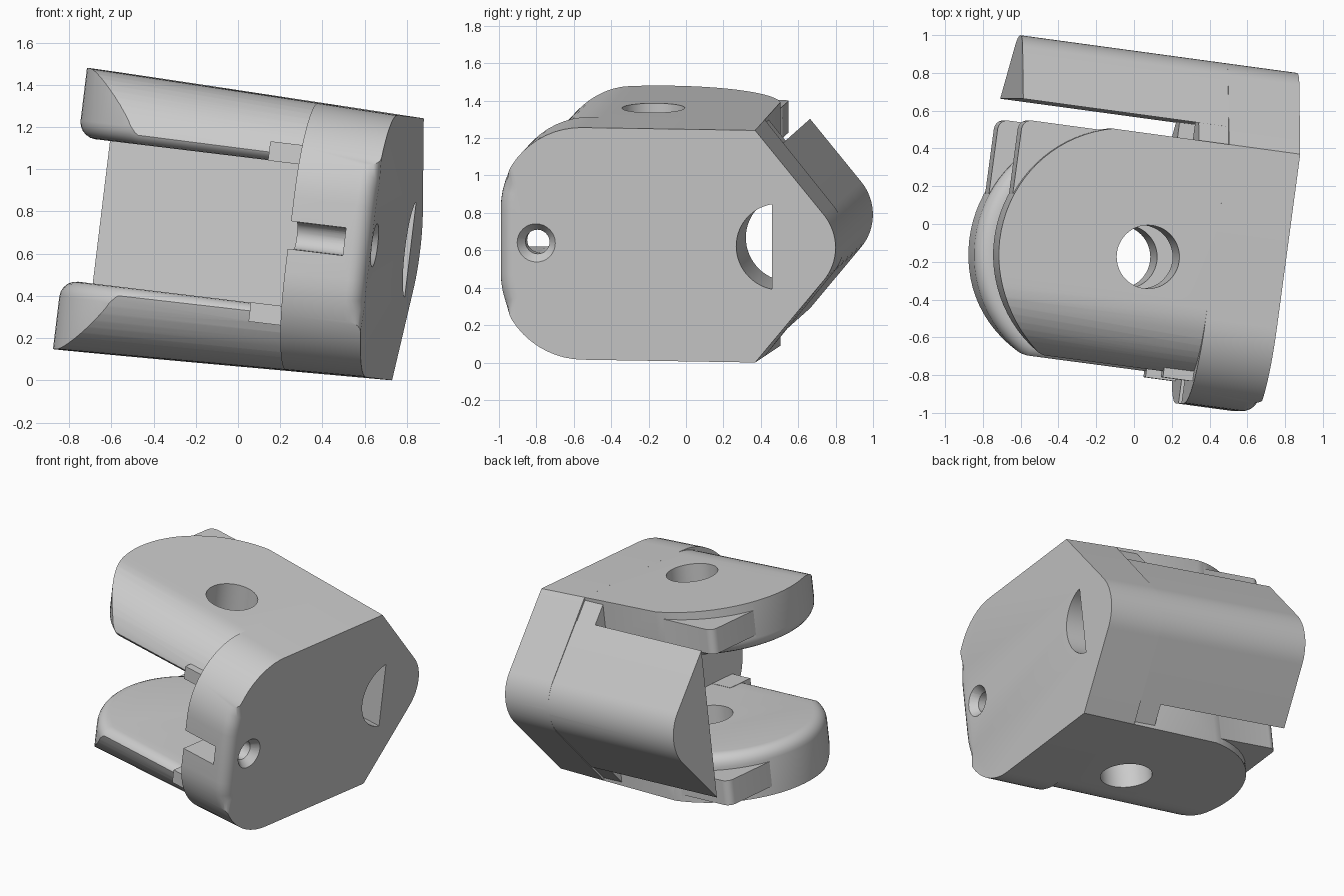
import bpy, bmesh
from math import sin, cos, pi, radians, sqrt, atan2
from mathutils import Matrix, Vector

if "Cube" in bpy.data.objects:
    bpy.data.objects.remove(bpy.data.objects["Cube"])


def arc(cx, cy, r, a0, a1, n=14):
    return [(cx + r * cos(a0 + (a1 - a0) * i / n), cy + r * sin(a0 + (a1 - a0) * i / n))
            for i in range(n + 1)]


def prism(name, pts, axis, a, b, scale_a=1.0, bevel=None, radius=0.08):
    """Extrude a 2D outline: axis 'x' uses (y, z) points, axis 'z' uses (x, y)."""
    bm = bmesh.new()
    if axis == 'x':
        rings = [[(a, p, q * scale_a) for p, q in pts], [(b, p, q) for p, q in pts]]
    else:
        rings = [[(p, q, a) for p, q in pts], [(p, q, b) for p, q in pts]]
    lo, hi = [[bm.verts.new(v) for v in ring] for ring in rings]
    bm.faces.new(lo)
    bm.faces.new(hi)
    for i in range(len(pts)):
        j = (i + 1) % len(pts)
        bm.faces.new((lo[i], lo[j], hi[j], hi[i]))
    bmesh.ops.recalc_face_normals(bm, faces=bm.faces)
    if bevel:
        edges = [e for e in bm.edges if all(bevel(v.co) for v in e.verts)]
        bmesh.ops.bevel(bm, geom=edges, offset=radius, segments=5, profile=0.5, affect='EDGES')
        bmesh.ops.recalc_face_normals(bm, faces=bm.faces)
    me = bpy.data.meshes.new(name)
    bm.to_mesh(me)
    bm.free()
    ob = bpy.data.objects.new(name, me)
    bpy.context.collection.objects.link(ob)
    return ob


def box(name, x0, x1, y0, y1, z0, z1):
    return prism(name, [(x0, y0), (x1, y0), (x1, y1), (x0, y1)], 'z', z0, z1)


def combine(target, tool, op):
    """Boolean the tool into the target and remove the tool."""
    tool.hide_render = True
    m = target.modifiers.new(op, 'BOOLEAN')
    m.operation, m.solver, m.object = op, 'EXACT', tool
    bpy.context.view_layer.objects.active = target
    bpy.ops.object.modifier_apply(modifier=m.name)
    bpy.data.objects.remove(tool)


# End plate: rounded on one side, blunt point on the other
H = 0.625
tip = arc(0.632, 0, 0.277, -0.69, 0.69, 16)
outline = ([(0.475, -H)] + tip + [(0.475, H)]
           + arc(-0.458, 0.175, 0.45, pi / 2, pi)
           + arc(-0.458, -0.175, 0.45, pi, 1.5 * pi))
body = prism("clevis_body", outline, 'x', 0.37, 0.754, 1.019,
             bevel=lambda c: c.x > 0.7 and c.y < -0.85)

# Pointed side arm, same section as the tip of the plate
side = [(0.57, -0.51)] + tip + [(0.57, 0.51)]
combine(body, prism("side_arm", side, 'x', -0.735, 0.45), 'UNION')

# Upper and lower fork arms with round ends, corner stops and webs
R, CX, CY = 0.672, -0.107, -0.18
Y0, Y1 = -0.77, 0.475
a0 = atan2(Y1 - CY, -sqrt(R * R - (Y1 - CY) ** 2))
a1 = atan2(Y0 - CY, -sqrt(R * R - (Y0 - CY) ** 2)) + 2 * pi
plan = [(0.45, Y0), (0.45, Y1)] + arc(CX, CY, R, a0, a1, 32)
for s, side_name in ((1, "upper"), (-1, "lower")):
    arm = prism(side_name + "_fork_arm", plan, 'z', s * 0.34, s * 0.9,
                bevel=lambda c: abs(c.z) < 0.35 and (c.y < 0.47 or c.x < -0.2))
    section = ([(0.6, s * 0.2), (0.6, s * 0.635)]
               + [(y, s * z) for y, z in arc(-0.405, 0.265, 0.37, pi / 2, pi)]
               + [(-0.775, s * 0.2)])
    combine(arm, prism("section_cutter", section, 'x', -0.9, 0.43, 1.063), 'INTERSECT')
    combine(body, arm, 'UNION')
    stop = [(-0.735, 0.06), (-0.3, 0.0), (-0.25, 0.46)] + arc(-0.685, 0.41, 0.05, pi / 2, pi, 5)
    combine(body, prism("corner_stop", stop, 'z', s * 0.44, s * 0.61), 'UNION')
    web = [(0.40, s * 0.345), (0.40, s * 0.62), (0.472, s * 0.62), (0.60, s * 0.465), (0.60, s * 0.345)]
    combine(body, prism("web", web, 'x', 0.21, 0.42), 'UNION')
    z0, z1 = sorted((s * 0.338, s * 0.43))
    combine(body, box("shoulder", 0.21, 0.42, -0.79, -0.6, z0, z1), 'UNION')

# Pin hole through both fork arms
combine(body, prism("pin_hole", arc(0.02, -0.173, 0.168, 0, 2 * pi * 47 / 48, 47), 'z', -1, 1), 'DIFFERENCE')

# Half-round hole beside the side arm
combine(body, prism("half_round_hole", arc(0.605, 0, 0.232, pi - 1.398, pi + 1.398, 28), 'x', 0.3, 0.9),
        'DIFFERENCE')

# Small countersunk hole opening into an edge slot
ring = arc(0, 0, 0.065, 0, 2 * pi * 31 / 32, 31)
combine(body, prism("small_hole", [(y - 0.706, z) for y, z in ring], 'x', 0.3, 0.9), 'DIFFERENCE')
bm = bmesh.new()
bmesh.ops.create_cone(bm, cap_ends=True, segments=32, radius1=0.055, radius2=0.115, depth=0.08,
                      matrix=Matrix.Translation((0.73, -0.706, 0)) @ Matrix.Rotation(pi / 2, 4, 'Y'))
me = bpy.data.meshes.new("countersink")
bm.to_mesh(me)
bm.free()
sink = bpy.data.objects.new("countersink", me)
bpy.context.collection.objects.link(sink)
combine(body, sink, 'DIFFERENCE')
combine(body, box("edge_slot", 0.3, 0.635, -1.1, -0.706, -0.066, 0.066), 'DIFFERENCE')

# Tilt the finished part into its resting pose
body.data.transform(Matrix.Translation((0, 0, 0.717)) @ Matrix.Rotation(radians(6.9), 4, 'Y')
                    @ Matrix.Rotation(radians(-7.7), 4, 'Z'))
low = min(v.co.z for v in body.data.vertices)
body.data.transform(Matrix.Translation((0, 0, -low)))
bpy.ops.object.select_all(action='DESELECT')
body.select_set(True)
bpy.context.view_layer.objects.active = body
bpy.ops.object.shade_smooth_by_angle(angle=radians(30))
